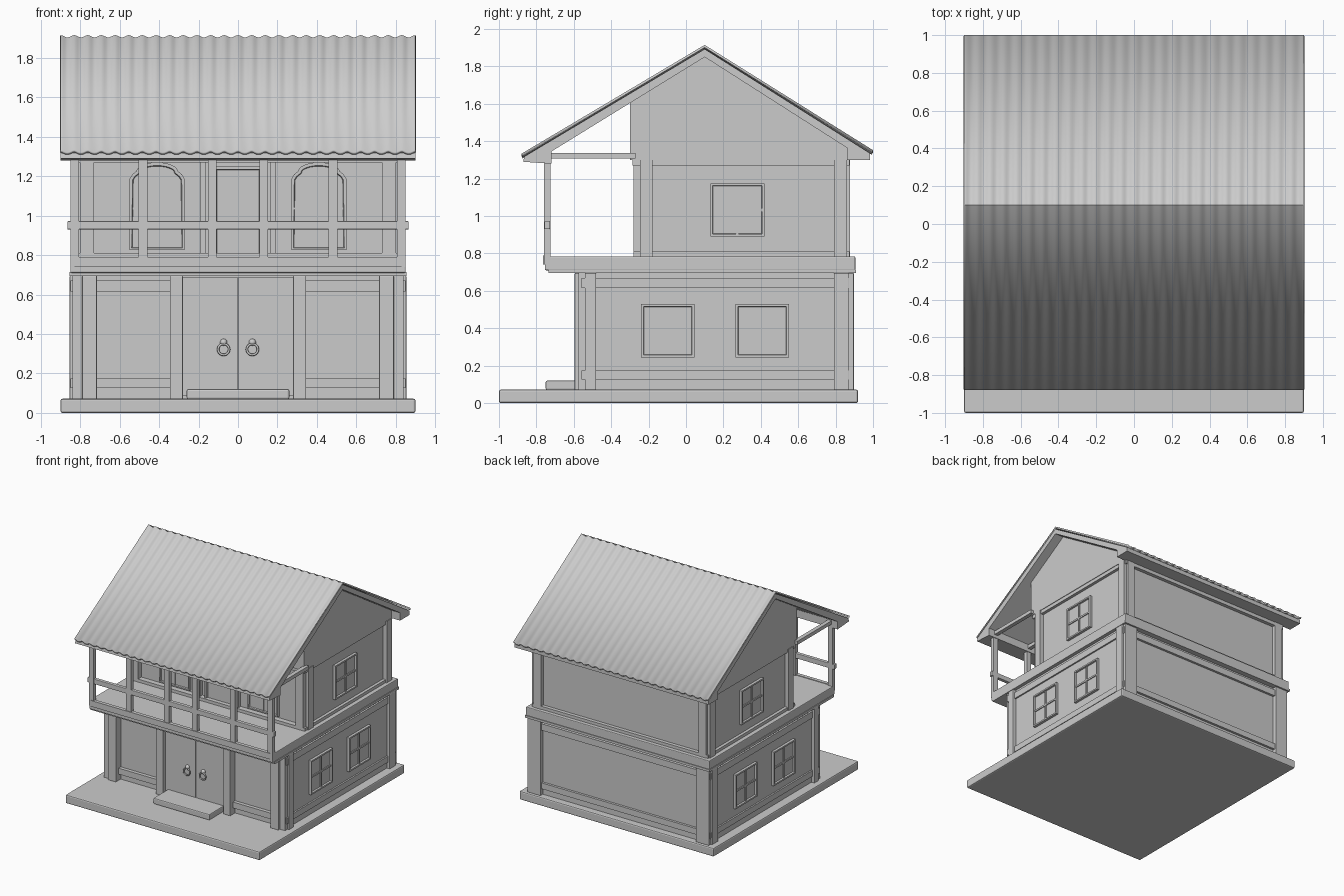
import bpy, bmesh, math
from mathutils import Vector

if "Cube" in bpy.data.objects:
    bpy.data.objects.remove(bpy.data.objects["Cube"])


def finish(name, bm, smooth=False):
    bmesh.ops.recalc_face_normals(bm, faces=bm.faces)
    me = bpy.data.meshes.new(name)
    bm.to_mesh(me)
    bm.free()
    ob = bpy.data.objects.new(name, me)
    bpy.context.collection.objects.link(ob)
    if smooth:
        for p in me.polygons:
            p.use_smooth = True
    return ob


def prism(name, pts, a, b, axis, inset=0, depth=0):
    """Extrude a (y,z) outline along x or an (x,z) outline along y, from a to b; optionally inset the b cap."""
    bm = bmesh.new()
    at = lambda p, t: (t, p[0], p[1]) if axis == 'x' else (p[0], t, p[1])
    lo = [bm.verts.new(at(p, a)) for p in pts]
    hi = [bm.verts.new(at(p, b)) for p in pts]
    n = len(pts)
    bm.faces.new(lo)
    cap = bm.faces.new(hi)
    for i in range(n):
        bm.faces.new((lo[i], lo[(i + 1) % n], hi[(i + 1) % n], hi[i]))
    bmesh.ops.recalc_face_normals(bm, faces=bm.faces)
    if inset:
        bmesh.ops.inset_individual(bm, faces=[cap], thickness=inset)
        bmesh.ops.inset_individual(bm, faces=[cap], thickness=0.004, depth=-depth)
    return finish(name, bm)


def rect(u0, u1, z0, z1):
    return [(u0, z0), (u1, z0), (u1, z1), (u0, z1)]


def box(name, x0, x1, y0, y1, z0, z1, bevel=0.0):
    ob = prism(name, rect(y0, y1, z0, z1), x0, x1, 'x')
    if bevel:
        m = ob.modifiers.new("bevel", 'BEVEL')
        m.width, m.segments = bevel, 2
    return ob


def pair(name, x0, x1, *rest):
    """The same box on the right and on the left."""
    box(name + "_right", x0, x1, *rest)
    box(name + "_left", -x1, -x0, *rest)


def side_window(name, s, x, y0, y1, z0, z1):
    prism(name, rect(y0, y1, z0, z1), s * (x - 0.01), s * (x + 0.022), 'x', 0.018, 0.014)
    xs = sorted((s * x, s * (x + 0.016)))
    ym, zm = (y0 + y1) / 2, (z0 + z1) / 2
    box(name + "_upright_bar", *xs, ym - 0.007, ym + 0.007, z0 + 0.015, z1 - 0.015)
    box(name + "_cross_bar", *xs, y0 + 0.015, y1 - 0.015, zm - 0.007, zm + 0.007)


# Base and door step
box("base_slab", -0.9, 0.9, -1.0, 0.92, 0, 0.072, 0.01)
box("door_step", -0.26, 0.26, -0.75, -0.55, 0.07, 0.12, 0.008)

# Ground floor walls, posts and beams
box("ground_floor_walls", -0.825, 0.825, -0.53, 0.865, 0.07, 0.70)
pair("front_corner_post", 0.715, 0.79, -0.595, -0.5, 0.07, 0.695, 0.004)
pair("front_door_post", 0.28, 0.345, -0.595, -0.5, 0.07, 0.695, 0.004)
pair("front_corner_core", 0.75, 0.838, -0.575, -0.48, 0.07, 0.695)
pair("front_side_post", 0.77, 0.853, -0.54, -0.48, 0.07, 0.695, 0.004)
pair("back_side_post", 0.77, 0.853, 0.79, 0.87, 0.07, 0.695, 0.004)
pair("back_corner_post", 0.72, 0.84, 0.8, 0.898, 0.07, 0.695, 0.004)
for tag, z0, z1 in (("lower", 0.125, 0.175), ("upper", 0.615, 0.67)):
    pair("front_%s_beam" % tag, 0.34, 0.848, -0.56, -0.5, z0, z1)
    pair("side_%s_beam" % tag, 0.8, 0.838, -0.5, 0.85, z0, z1)
    box("back_%s_beam" % tag, -0.845, 0.845, 0.84, 0.885, z0, z1)

# Double door with ring handles
for s in (-1, 1):
    prism("door_leaf", rect(min(s * 0.003, s * 0.28), max(s * 0.003, s * 0.28), 0.085, 0.69),
          -0.5, -0.56, 'y')
    bpy.ops.mesh.primitive_torus_add(major_radius=0.028, minor_radius=0.006, major_segments=24,
                                     minor_segments=8, location=(s * 0.073, -0.573, 0.322),
                                     rotation=(math.pi / 2, 0, 0))
    bpy.context.object.name = "door_ring"
    bpy.ops.object.shade_smooth()
    bpy.ops.mesh.primitive_uv_sphere_add(segments=16, ring_count=8, radius=0.018,
                                         location=(s * 0.073, -0.563, 0.358))
    bpy.context.object.name = "door_knob"
    bpy.ops.object.shade_smooth()

# Upper floor slab with balcony
box("balcony_floor", -0.85, 0.85, -0.755, 0.905, 0.71, 0.785, 0.006)
box("balcony_floor_trim", -0.855, 0.855, -0.735, 0.91, 0.695, 0.715)

# Upper floor walls, posts and skirting
box("upper_floor_walls", -0.79, 0.79, -0.235, 0.845, 0.78, 1.31)
box("upper_skirting", -0.815, 0.815, -0.28, 0.875, 0.78, 0.81)
box("upper_wall_plate", -0.815, 0.815, -0.285, 0.875, 1.27, 1.31)
for tag, y0, y1, f0, f1 in (("front", -0.245, -0.18, -0.28, -0.2), ("back", 0.79, 0.86, 0.8, 0.878)):
    pair("upper_%s_side_post" % tag, 0.74, 0.825, y0, y1, 0.78, 1.3)
    pair("upper_%s_corner_post" % tag, 0.73, 0.8, f0, f1, 0.78, 1.3)

# Upper door: frame with a sunken panel
prism("upper_door", rect(-0.125, 0.125, 0.785, 1.25), -0.22, -0.265, 'y', 0.022, 0.02)
pair("upper_door_jamb", 0.165, 0.19, -0.265, -0.22, 0.785, 1.28)

# Upper front windows with shouldered arch tops
for c in (-0.41, 0.41):
    arch = [(0.105 * math.cos(t * math.pi / 12), 1.225 + 0.045 * math.sin(t * math.pi / 12)) for t in range(13)]
    shape = [(-0.14, 0.825), (0.14, 0.825), (0.14, 1.185), (0.125, 1.21)] + arch + [(-0.125, 1.21), (-0.14, 1.185)]
    prism("arched_window", [(c + x, z) for x, z in shape], -0.22, -0.26, 'y', 0.016, 0.012)
    box("arched_window_upright", c - 0.006, c + 0.006, -0.255, -0.23, 0.835, 1.25)
    box("arched_window_cross_bar", c - 0.125, c + 0.125, -0.255, -0.23, 1.03, 1.042)

# Side windows, both floors
for s in (-1, 1):
    side_window("lower_window_front", s, 0.825, -0.24, 0.045, 0.245, 0.53)
    side_window("lower_window_back", s, 0.825, 0.265, 0.55, 0.245, 0.53)
    side_window("upper_window", s, 0.79, 0.13, 0.42, 0.89, 1.175)

# Balcony posts, rail and ceiling joists
for x in (-0.828, -0.482, -0.13, 0.13, 0.482, 0.828):
    box("balcony_post", x - 0.022, x + 0.022, -0.76, -0.725, 0.74, 1.3)
    box("balcony_joist", x - 0.017, x + 0.017, -0.74, -0.27, 1.308, 1.338)
box("balcony_rail", -0.865, 0.865, -0.757, -0.727, 0.93, 0.972, 0.004)
box("balcony_kick_board", -0.83, 0.83, -0.765, -0.735, 0.74, 0.79)

# Attic walls closing the gables, open over the balcony
prism("attic_gable", [(-0.3, 1.3), (0.875, 1.3), (0.875, 1.375), (0.1, 1.855), (-0.3, 1.61)],
      -0.82, 0.82, 'x')

# Roof boards with boxed eaves, one folded profile
prism("roof_boards", [(-0.87, 1.29), (-0.72, 1.28), (-0.72, 1.345), (0.1, 1.85), (0.86, 1.365),
                      (0.86, 1.30), (0.985, 1.30), (0.985, 1.335), (0.1, 1.893), (-0.865, 1.318)],
      -0.9, 0.9, 'x')

# Corrugated roof covering
waves, res = 26, 8
n = waves * res
bm = bmesh.new()
rows = []
for y, z in ((-0.88, 1.313), (0.1, 1.895), (1.0, 1.332)):
    rows.append([bm.verts.new((-0.9 + 1.8 * i / n, y, z + 0.014 + 0.006 * math.cos(2 * math.pi * i / res)))
                 for i in range(n + 1)])
for r0, r1 in zip(rows, rows[1:]):
    for i in range(n):
        bm.faces.new((r0[i], r0[i + 1], r1[i + 1], r1[i]))
tiles = finish("corrugated_roof", bm, True)
bpy.ops.object.select_all(action='DESELECT')
tiles.select_set(True)
bpy.context.view_layer.objects.active = tiles
bpy.ops.object.shade_smooth_by_angle(angle=math.radians(50))
m = tiles.modifiers.new("thickness", 'SOLIDIFY')
m.thickness, m.offset = 0.014, -1
